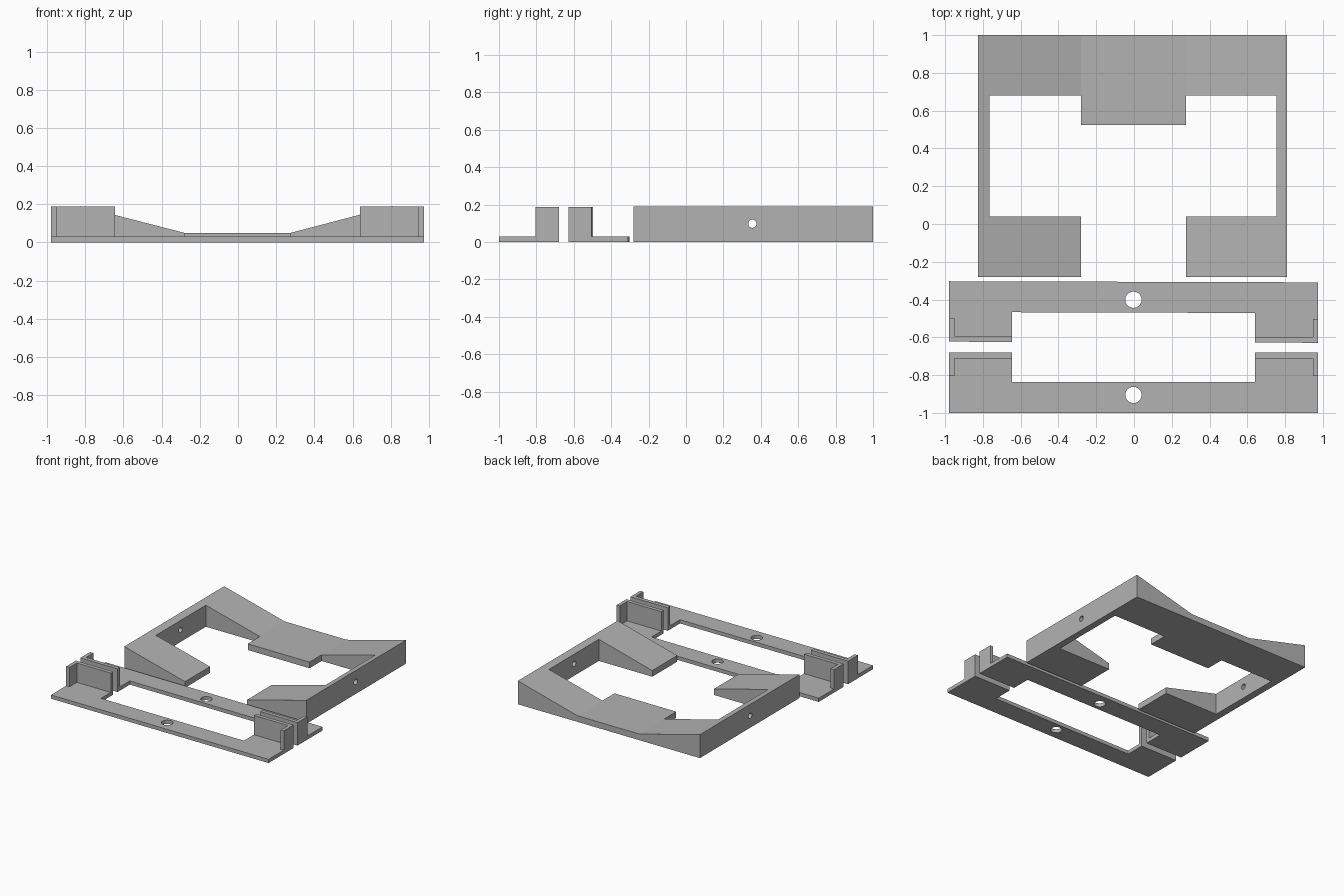
import bpy, bmesh, math
from mathutils import Matrix, Vector

if "Cube" in bpy.data.objects:
    bpy.data.objects.remove(bpy.data.objects["Cube"])

grey = bpy.data.materials.new("plain grey")
grey.diffuse_color = (0.45, 0.45, 0.45, 1)
grey.use_nodes = True
grey.node_tree.nodes["Principled BSDF"].inputs["Base Color"].default_value = grey.diffuse_color


def prism(name, outline, axis, start, end, helper=False):
    """Extrude a closed 2D outline along y (outline is x, z) or z (outline is x, y)."""
    bm = bmesh.new()
    if axis == "z":
        verts = [bm.verts.new((a, b, start)) for a, b in outline]
        move = Vector((0, 0, end - start))
    else:
        verts = [bm.verts.new((a, start, b)) for a, b in outline]
        move = Vector((0, end - start, 0))
    face = bm.faces.new(verts)
    new = bmesh.ops.extrude_face_region(bm, geom=[face])["geom"]
    bmesh.ops.translate(bm, vec=move, verts=[v for v in new if isinstance(v, bmesh.types.BMVert)])
    bmesh.ops.recalc_face_normals(bm, faces=bm.faces)
    return finish(bm, name, helper)


def drill(name, centre, radius, depth, axis):
    """Round cutter along x or z."""
    bm = bmesh.new()
    turn = Matrix.Rotation(math.pi / 2, 4, "Y") if axis == "x" else Matrix()
    bmesh.ops.create_cone(bm, cap_ends=True, segments=32, radius1=radius, radius2=radius,
                          depth=depth, matrix=Matrix.Translation(centre) @ turn)
    return finish(bm, name, True)


def finish(bm, name, helper):
    mesh = bpy.data.meshes.new(name)
    bm.to_mesh(mesh)
    bm.free()
    mesh.materials.append(grey)
    ob = bpy.data.objects.new(name, mesh)
    bpy.context.collection.objects.link(ob)
    ob.hide_render = helper
    return ob


def combine(target, tools, operation):
    """Apply booleans and remove the helper shapes."""
    for tool in tools:
        mod = target.modifiers.new("shape", "BOOLEAN")
        mod.operation, mod.solver, mod.object = operation, "EXACT", tool
        bpy.context.view_layer.objects.active = target
        bpy.ops.object.modifier_apply(modifier=mod.name)
        bpy.data.objects.remove(tool)


# Tray frame: valley-shaped block with a stepped opening and two side holes
frame = prism("tray_frame", [(-0.825, 0), (0.81, 0), (0.81, 0.19), (0.275, 0.05),
                             (-0.28, 0.05), (-0.825, 0.19)], "y", -0.28, 1.0)
opening = prism("opening_cutter", [
    (-0.28, -0.4), (0.275, -0.4), (0.275, 0.04), (0.755, 0.04), (0.755, 0.68), (0.275, 0.68),
    (0.275, 0.525), (-0.28, 0.525), (-0.28, 0.68), (-0.765, 0.68), (-0.765, 0.04), (-0.28, 0.04)],
    "z", -0.1, 0.4, True)
side_hole = drill("side_hole_cutter", (0, 0.355, 0.098), 0.022, 2.4, "x")
combine(frame, [opening, side_hole], "DIFFERENCE")


def bracket(name, y_out, direction, tilt):
    """Flat U-shaped plate with an L-shaped upright wall on each end and a screw hole."""
    def pts(outline):
        placed = [(x, y_out + direction * d) for x, d in outline]
        return [(x, y - tilt * x) for x, y in placed]

    plate = prism(name, pts([(-0.98, 0), (0.975, 0), (0.975, 0.32), (0.64, 0.32), (0.64, 0.163),
                             (-0.645, 0.163), (-0.645, 0.32), (-0.98, 0.32)]), "z", 0, 0.03)
    walls = []
    for outer, inner, lip in ((-0.98, -0.645, -0.95), (0.975, 0.64, 0.947)):
        walls.append(prism("corner_wall", pts([(outer, 0.195), (lip, 0.195), (lip, 0.289),
                                               (inner, 0.289), (inner, 0.32), (outer, 0.32)]),
                           "z", 0.012, 0.187, True))
    combine(plate, walls, "UNION")
    hole = drill("screw_hole_cutter", (-0.003, y_out + direction * 0.095, 0), 0.043, 0.3, "z")
    combine(plate, [hole], "DIFFERENCE")


# Two facing brackets, the rear one very slightly askew
bracket("front_bracket", -1.0, 1, 0)
bracket("rear_bracket", -0.306, -1, 0.003)
